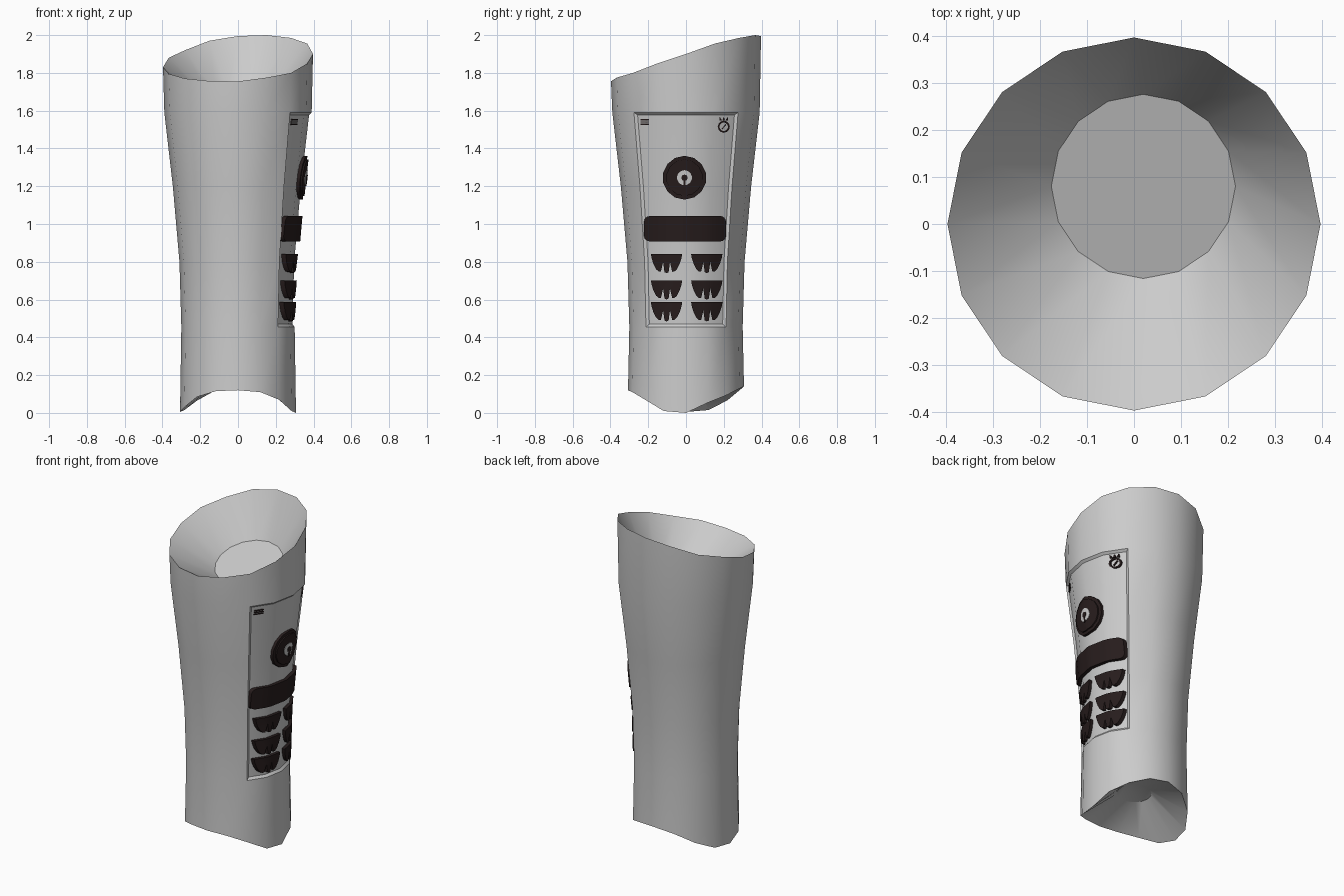
import bpy, bmesh
from math import sin, cos, pi, sqrt, atan2

if "Cube" in bpy.data.objects:
    bpy.data.objects.remove(bpy.data.objects["Cube"])

N = 16
STEP = 2 * pi / N
TOP_Z = [1.90, 1.955, 1.985, 2.0, 1.995, 1.97, 1.92, 1.88,
         1.83, 1.795, 1.77, 1.757, 1.755, 1.775, 1.80, 1.85]
LOW_Z = [0.0, .055, .095, .13, .14, .12, .065, .015,
         .005, .03, .085, .115, .12, .11, .07, .01]
RINGS = [(.455, .30), (.8, .31), (1.2, .345), (1.59, .39)]

dark = bpy.data.materials.new("dark_plastic")
dark.diffuse_color = (.02, .012, .012, 1)
dark.use_nodes = True
dark.node_tree.nodes["Principled BSDF"].inputs["Base Color"].default_value = dark.diffuse_color


def finish(bm, name, mat=None, angle=35):
    bmesh.ops.recalc_face_normals(bm, faces=bm.faces[:])
    me = bpy.data.meshes.new(name)
    bm.to_mesh(me)
    bm.free()
    ob = bpy.data.objects.new(name, me)
    bpy.context.collection.objects.link(ob)
    if mat:
        me.materials.append(mat)
    bpy.ops.object.select_all(action='DESELECT')
    ob.select_set(True)
    bpy.context.view_layer.objects.active = ob
    bpy.ops.object.shade_smooth_by_angle(angle=angle * pi / 180)
    return ob


def surface_x(y, z):
    """x of the faceted sleeve wall on the panel side"""
    for (z0, r0), (z1, r1) in zip(RINGS, RINGS[1:]):
        if z <= z1:
            break
    r = r0 + (r1 - r0) * (z - z0) / (z1 - z0)
    x = sqrt(r * r - y * y)
    a = atan2(y, x) % STEP - STEP / 2
    return x - r * (1 - cos(STEP / 2) / cos(a))


def plate(name, polys, height, mat=dark):
    """raised plate from (y, z) outlines, wrapped on the sleeve"""
    bm = bmesh.new()
    for p in polys:
        bm.faces.new([bm.verts.new((-.022, y, z)) for y, z in p])
    bmesh.ops.remove_doubles(bm, verts=bm.verts[:], dist=1e-5)
    bmesh.ops.triangulate(bm, faces=bm.faces[:])
    for i in range(-7, 8):
        bmesh.ops.bisect_plane(bm, geom=bm.verts[:] + bm.edges[:] + bm.faces[:],
                               plane_co=(0, i * .035, 0), plane_no=(0, 1, 0))
    ext = bmesh.ops.extrude_face_region(bm, geom=bm.faces[:])
    for v in ext['geom']:
        if isinstance(v, bmesh.types.BMVert):
            v.co.x = height
    for v in bm.verts:
        v.co.x += surface_x(v.co.y, v.co.z)
    return finish(bm, name, mat)


def circle(y, z, r, n):
    return [(y + r * sin(2 * pi * i / n), z + r * cos(2 * pi * i / n)) for i in range(n)]


def rect(y0, z0, y1, z1):
    return [(y0, z0), (y1, z0), (y1, z1), (y0, z1)]


# Sleeve: closed shell with a funnel and floor at both ends
bm = bmesh.new()


def ring(radius, height, cx=0, cy=0):
    return [bm.verts.new((cx + radius * cos(i * STEP), cy + radius * sin(i * STEP), height(i)))
            for i in range(N)]


rows = [ring(.10, lambda i: .20), ring(.307, lambda i: LOW_Z[i])]
rows += [ring(r, lambda i, z=z: z) for z, r in RINGS]
rows.append(ring(.397, lambda i: TOP_Z[i]))
rows.append(ring(.196, lambda i: 1.66 + .06 * sin(i * STEP), .02, .08))
panel = []
for k, (a, b) in enumerate(zip(rows, rows[1:])):
    for i in range(N):
        j = (i + 1) % N
        f = bm.faces.new((a[i], a[j], b[j], b[i]))
        if 2 <= k <= 4 and i in (0, 1, N - 2, N - 1):
            panel.append(f)
bm.faces.new(rows[0])
bm.faces.new(rows[-1])
bmesh.ops.recalc_face_normals(bm, faces=bm.faces[:])
# Recessed control panel
bmesh.ops.inset_region(bm, faces=panel, thickness=.014, depth=-.012, use_even_offset=True)
finish(bm, "sleeve")

# Dial
DY, DZ = -.008, 1.245
plate("dial_rim", [circle(DY, DZ, .116, 14)], .004)
plate("dial_disc", [circle(DY, DZ, .097, 14)], .012)
plate("dial_hub", [circle(DY, DZ, .04, 14)], .015, None)
plate("dial_centre", [circle(DY, DZ, .017, 10)], .018)
plate("dial_pointer", [rect(DY - .006, DZ - .045, DY + .006, DZ - .01)], .018)

# Wide display bar with rounded corners
bar = []
for cy, cz, a0 in ((.182, 1.012, 0), (-.192, 1.012, 1), (-.192, .938, 2), (.182, .938, 3)):
    for s in range(5):
        a = (a0 + s / 4) * pi / 2
        bar.append((cy + .03 * cos(a), cz + .03 * sin(a)))
plate("display_bar", [bar], .010)

# Six half-moon buttons with forked lower edge
half = [(1, 0), (.96, -.2), (.84, -.52), (.66, -.8), (.5, -.92), (.36, -.93), (.22, -.42), (.13, -.95)]
shape = half + [(0, -1)] + [(-u, v) for u, v in reversed(half)]
for row, z in enumerate((.842, .702, .586)):
    for side, y in (("left", -.103), ("right", .11)):
        plate(f"button_{side}_{row + 1}",
              [[(y + u * .083, z + v * .102) for u, v in shape]], .008)

# Small menu lines and timer symbol
plate("menu_lines", [rect(-.24, z, -.195, z + .006) for z in (1.525, 1.537, 1.549)], -.008)
TY, TZ = .2, 1.515
outer, inner = circle(TY, TZ, .032, 12), circle(TY, TZ, .023, 12)
timer = [[outer[i], outer[(i + 1) % 12], inner[(i + 1) % 12], inner[i]] for i in range(12)]
timer.append([(TY - .012, TZ - .012), (TY - .008, TZ - .015), (TY + .014, TZ + .012), (TY + .01, TZ + .015)])
plate("timer_symbol", timer, -.008)
plate("timer_crown", [[(TY + d - .007, TZ + .034), (TY + d + .007, TZ + .034), (TY + d * 1.4, TZ + .053)]
                      for d in (-.016, 0, .016)], -.008)
